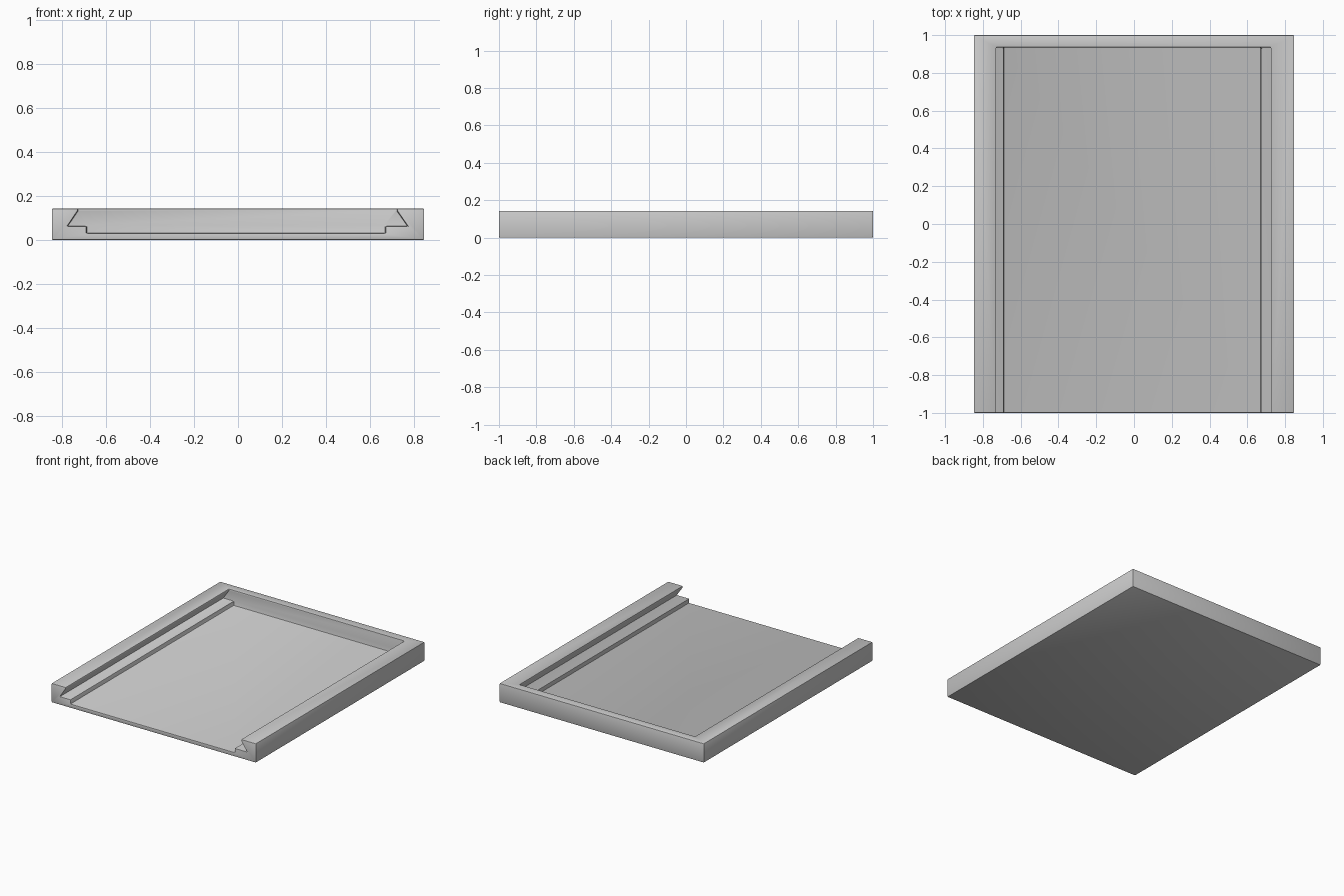
import bpy, bmesh

default = bpy.data.objects.get("Cube")
if default:
    bpy.data.objects.remove(default, do_unlink=True)

HALF_W, HEIGHT = 0.848, 0.143
FRONT, BACK_WALL, BACK = -1.0, 0.935, 1.0

grey = bpy.data.materials.new("plain grey")
grey.use_nodes = True
colour = (0.6, 0.6, 0.6, 1)
grey.diffuse_color = colour
grey.node_tree.nodes["Principled BSDF"].inputs["Base Color"].default_value = colour


def prism(name, profile, y0, y1):
    """Extrude an x-z profile along y into a closed solid."""
    bm = bmesh.new()
    face = bm.faces.new([bm.verts.new((x, y0, z)) for x, z in profile])
    ext = bmesh.ops.extrude_face_region(bm, geom=[face])
    verts = [v for v in ext["geom"] if isinstance(v, bmesh.types.BMVert)]
    bmesh.ops.translate(bm, vec=(0, y1 - y0, 0), verts=verts)
    bmesh.ops.recalc_face_normals(bm, faces=bm.faces)
    mesh = bpy.data.meshes.new(name)
    bm.to_mesh(mesh)
    bm.free()
    mesh.materials.append(grey)
    obj = bpy.data.objects.new(name, mesh)
    bpy.context.collection.objects.link(obj)
    return obj


# Solid tray block
tray = prism("sliding_lid_tray",
             [(-HALF_W, 0), (HALF_W, 0), (HALF_W, HEIGHT), (-HALF_W, HEIGHT)],
             FRONT, BACK)

# Cavity: floor recess, ledges and undercut side grooves, open at the front
above = HEIGHT + 0.1
cavity = prism("cavity_cutter", [
    (-0.69, 0.03), (0.672, 0.03), (0.672, 0.062), (0.774, 0.062),
    (0.725, 0.132), (0.725, above), (-0.73, above), (-0.73, 0.132),
    (-0.778, 0.062), (-0.69, 0.062)], FRONT - 0.1, BACK_WALL)
cavity.hide_render = True

cut = tray.modifiers.new("cut cavity", "BOOLEAN")
cut.operation = "DIFFERENCE"
cut.solver = "EXACT"
cut.object = cavity

# Slightly eased edges
ease = tray.modifiers.new("eased edges", "BEVEL")
ease.width = 0.005
ease.segments = 2
ease.limit_method = "ANGLE"

bpy.context.view_layer.objects.active = tray
tray.select_set(True)
for name in [m.name for m in tray.modifiers]:
    bpy.ops.object.modifier_apply(modifier=name)
bpy.data.objects.remove(cavity, do_unlink=True)
bpy.ops.object.shade_smooth_by_angle()
